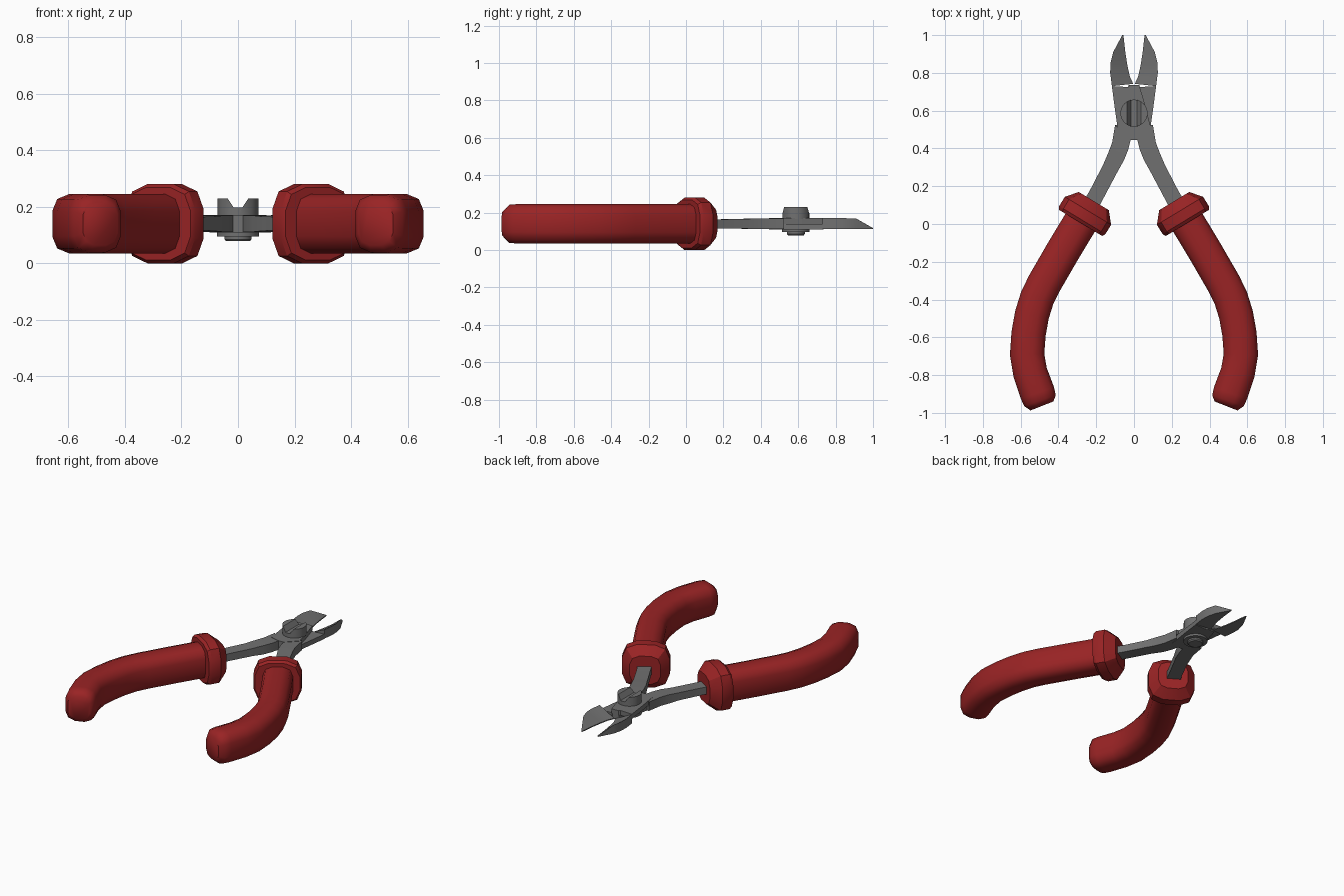
import bpy, bmesh, math
from mathutils import Vector

if "Cube" in bpy.data.objects:
    bpy.data.objects.remove(bpy.data.objects["Cube"])

ZC = 0.14  # mid height of the tool


def material(name, rgb):
    m = bpy.data.materials.new(name)
    m.diffuse_color = (*rgb, 1)
    m.use_nodes = True
    m.node_tree.nodes["Principled BSDF"].inputs["Base Color"].default_value = m.diffuse_color
    return m


RED = material("red_plastic", (0.32, 0.017, 0.018))
STEEL = material("grey_steel", (0.165, 0.165, 0.165))


def loft(name, rings, mat, smooth=None):
    """Skin a list of equal-length point rings and cap both ends."""
    bm = bmesh.new()
    vs = [[bm.verts.new(p) for p in r] for r in rings]
    n = len(rings[0])
    for a, b in zip(vs, vs[1:]):
        for i in range(n):
            j = (i + 1) % n
            bm.faces.new((a[i], a[j], b[j], b[i]))
    bm.faces.new(vs[0])
    bm.faces.new(vs[-1])
    bmesh.ops.recalc_face_normals(bm, faces=bm.faces)
    me = bpy.data.meshes.new(name)
    bm.to_mesh(me)
    bm.free()
    me.materials.append(mat)
    ob = bpy.data.objects.new(name, me)
    bpy.context.collection.objects.link(ob)
    if smooth:
        bpy.ops.object.select_all(action='DESELECT')
        ob.select_set(True)
        bpy.context.view_layer.objects.active = ob
        bpy.ops.object.shade_smooth_by_angle(angle=math.radians(smooth))
    return ob


def prism(name, outline, z0, z1, mat):
    return loft(name, [[(x, y, z) for x, y in outline] for z in (z0, z1)], mat)


def disc(name, stages, smooth=30):
    """Turned part on the pivot axis from (radius, z) stages."""
    return loft(name, [[(r * math.cos(a), 0.587 + r * math.sin(a), z)
                        for a in (2 * math.pi * i / 24 for i in range(24))]
                       for r, z in stages], STEEL, smooth)


def rounded_ring(s, cx, cy, direction, w, h, c):
    """Rounded-rectangle section, perpendicular to a direction in the xy plane."""
    d = Vector(direction).normalized()
    side = Vector((-d.y, d.x))
    pts = []
    for k, (sx, sz) in enumerate(((1, 1), (-1, 1), (-1, -1), (1, -1))):
        for t in (0, 1, 2):
            a = math.pi / 2 * k + math.pi / 4 * t
            u = sx * (w - c) + c * math.cos(a)
            v = sz * (h - c) + c * math.sin(a)
            pts.append((s * (cx + side.x * u), cy + side.y * u, ZC + v))
    return pts


# centre line of the grip: x, y, section scale
GRIP = [(0.265, 0.04, 1), (0.375, -0.142, 1), (0.475, -0.315, 1),
        (0.512, -0.39, 1), (0.54, -0.48, 1), (0.558, -0.58, 1), (0.566, -0.69, 1),
        (0.55, -0.785, 1), (0.511, -0.895, 1.02), (0.498, -0.935, 0.97),
        (0.487, -0.963, 0.72)]
# collar: distance along axis, half width, half height
COLLAR = [(-0.005, 0.134, 0.128), (0.012, 0.143, 0.14), (0.07, 0.143, 0.14),
          (0.13, 0.093, 0.092)]
# arm: outer edge, inner edge, half thickness
ARM = [((0.28, 0.10), (0.205, 0.05), 0.024), ((0.235, 0.175), (0.165, 0.13), 0.024),
       ((0.165, 0.31), (0.088, 0.275), 0.025), ((0.137, 0.375), (0.052, 0.34), 0.029),
       ((0.116, 0.43), (0.03, 0.395), 0.029), ((0.1, 0.525), (0.018, 0.445), 0.029)]
# jaw: outer edge, inner cutting edge, height of the outer edge
JAW = [((0.117, 0.73), (0.004, 0.742), 0.17), ((0.126, 0.80), (0.022, 0.78), 0.17),
       ((0.125, 0.85), (0.035, 0.84), 0.17), ((0.11, 0.91), (0.046, 0.91), 0.168),
       ((0.062, 1.0), (0.056, 1.0), 0.115)]
# half-lap crossing from one arm to the opposite jaw
LAP = [(0.1, 0.525), (0.085, 0.525), (0.062, 0.62), (0.028, 0.735), (-0.022, 0.735),
       (-0.03, 0.725), (-0.117, 0.73), (-0.1, 0.6), (-0.08, 0.462), (-0.02, 0.445),
       (0.018, 0.445)]

for s, tag in ((1, "right"), (-1, "left")):
    # plastic grip
    rings = []
    for i, (x, y, k) in enumerate(GRIP):
        a, b = GRIP[max(i - 1, 0)], GRIP[min(i + 1, len(GRIP) - 1)]
        rings.append(rounded_ring(s, x, y, (b[0] - a[0], b[1] - a[1]),
                                  0.091 * k, 0.105 * min(k, 1), 0.06 * k))
    loft("grip_" + tag, rings, RED, 50)

    # finger guard collar
    ax = (-0.517, 0.856)
    loft("collar_" + tag, [rounded_ring(s, 0.28 + ax[0] * t, 0.01 + ax[1] * t, ax,
                                        w, h, 0.62 * w)
                           for t, w, h in COLLAR], RED, 28)

    # steel arm
    loft("arm_" + tag, [[(s * o[0], o[1], ZC - h), (s * o[0], o[1], ZC + h),
                         (s * i[0], i[1], ZC + h), (s * i[0], i[1], ZC - h)]
                        for o, i, h in ARM], STEEL, 30)

    # half-lap joint: right arm on top, left arm below
    z0, z1 = (ZC, 0.171) if s > 0 else (0.109, ZC)
    prism("lap_" + tag, [(s * x, y) for x, y in LAP], z0, z1, STEEL)

    # cutting jaw, sloping from a tall outer edge to a sharp inner edge
    loft("jaw_" + tag, [[(s * o[0], o[1], 0.111), (s * o[0], o[1], z),
                         (s * i[0], i[1], 0.117), (s * i[0], i[1], 0.111)]
                        for o, i, z in JAW], STEEL, 25)

# pivot screw head with a tapered slot
head = disc("pivot_head", [(0.072, 0.165), (0.072, 0.23)])
slot = [(-0.016, 0.198), (0.016, 0.198), (0.046, 0.243), (-0.046, 0.243)]
cutter = loft("slot_cutter", [[(x, y, z) for x, z in slot] for y in (0.45, 0.75)], STEEL)
mod = head.modifiers.new("slot", 'BOOLEAN')
mod.operation = 'DIFFERENCE'
mod.solver = 'EXACT'
mod.object = cutter
cutter.hide_render = True
cutter.hide_set(True)

# washer and rivet end underneath
disc("pivot_washer", [(0.074, 0.112), (0.074, 0.095)])
disc("pivot_rivet", [(0.048, 0.1), (0.048, 0.085), (0.042, 0.078)])
